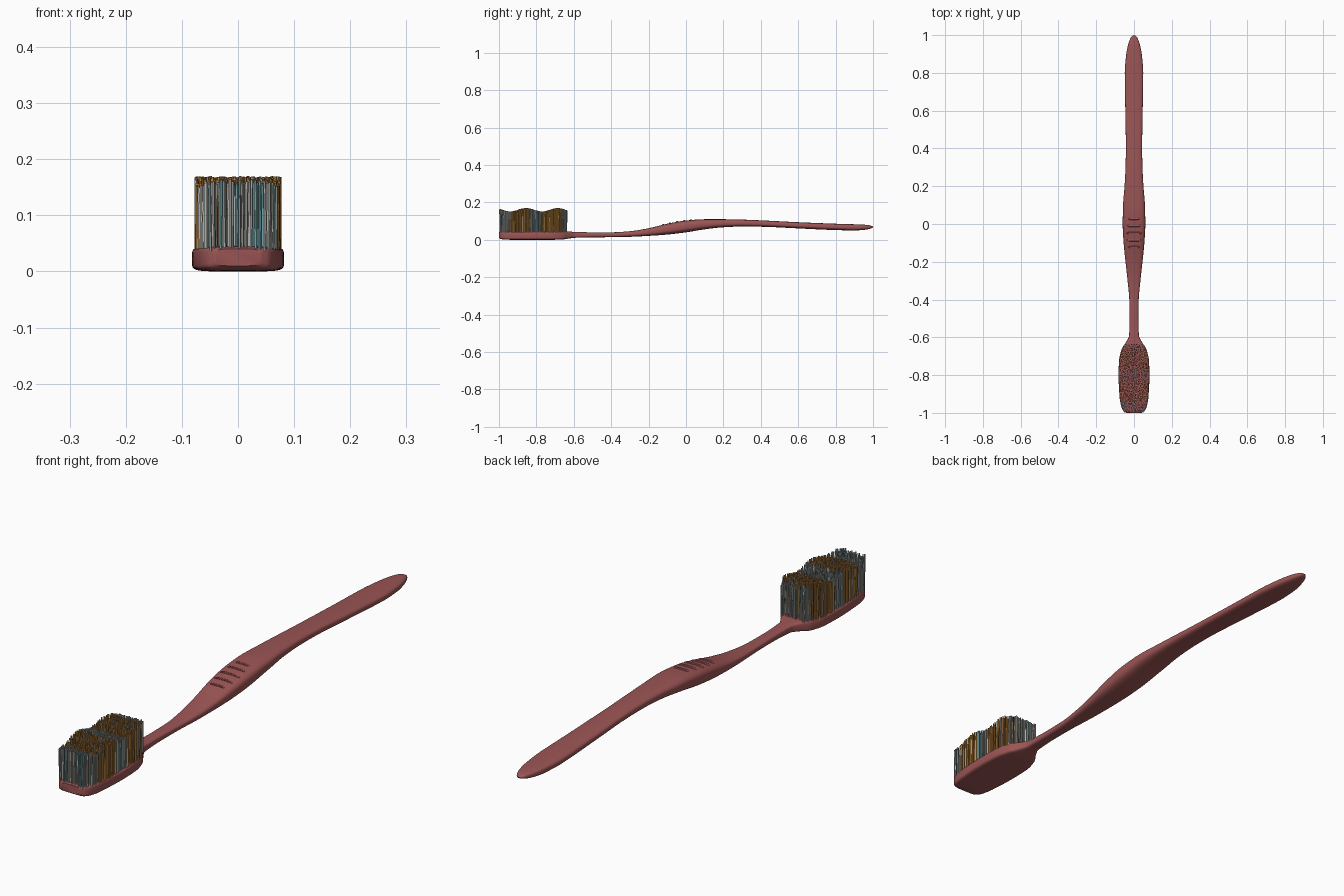
import bpy, bmesh, math, random

if "Cube" in bpy.data.objects:
    bpy.data.objects.remove(bpy.data.objects["Cube"])
random.seed(4)

def material(name, rgb):
    m = bpy.data.materials.new(name)
    m.diffuse_color = (*rgb, 1)
    m.use_nodes = True
    m.node_tree.nodes["Principled BSDF"].inputs["Base Color"].default_value = m.diffuse_color
    return m

red = material("dusty_red", (0.33, 0.09, 0.09))
grey = material("bristle_grey", (0.42, 0.42, 0.40))
orange = material("bristle_orange", (0.50, 0.23, 0.05))
teal = material("bristle_teal", (0.15, 0.36, 0.38))

# Body stations: y, half width, bottom z, top z, squareness
S = [(-1.0, .040, .010, .040, 5), (-.99, .056, .004, .044, 6), (-.965, .068, .001, .045, 6),
     (-.92, .076, 0, .045, 6), (-.8, .082, 0, .045, 6), (-.72, .079, 0, .045, 6),
     (-.66, .064, .002, .045, 6), (-.625, .042, .007, .044, 5), (-.59, .026, .011, .042, 4),
     (-.5, .023, .013, .040, 3.2), (-.4, .025, .014, .040, 3), (-.3, .034, .016, .046, 3),
     (-.2, .045, .021, .062, 3), (-.1, .055, .028, .086, 3), (0, .060, .040, .103, 3),
     (.1, .058, .056, .110, 3), (.2, .050, .067, .110, 3), (.3, .045, .071, .108, 3),
     (.4, .043, .070, .104, 3), (.6, .046, .061, .094, 3), (.8, .049, .052, .086, 3),
     (.9, .041, .050, .083, 3), (.95, .031, .053, .081, 2.8), (.98, .0205, .058, .078, 2.6),
     (.995, .0105, .063, .073, 2.4), (1.0, .002, .067, .069, 2.2)]

def slope(i, c):
    if i in (0, len(S) - 1):
        j = min(i, len(S) - 2)
        return (S[j+1][c] - S[j][c]) / (S[j+1][0] - S[j][0])
    a = (S[i][c] - S[i-1][c]) / (S[i][0] - S[i-1][0])
    b = (S[i+1][c] - S[i][c]) / (S[i+1][0] - S[i][0])
    return 0 if a * b <= 0 else 2 * a * b / (a + b)

def station(y):
    """Smooth interpolation of the station table at y."""
    i = max(k for k in range(len(S) - 1) if S[k][0] <= y or k == 0)
    h = S[i+1][0] - S[i][0]
    t = (y - S[i][0]) / h
    return [(2*t**3 - 3*t*t + 1) * S[i][c] + (t**3 - 2*t*t + t) * h * slope(i, c)
            + (3*t*t - 2*t**3) * S[i+1][c] + (t**3 - t*t) * h * slope(i+1, c) for c in range(1, 5)]

def top_z(x, y):
    w, lo, hi, n = station(y)
    return (lo + hi) / 2 + (hi - lo) / 2 * max(0, 1 - abs(x / w) ** n) ** (1 / n)

def finish(bm, name, mats, smooth=True):
    bmesh.ops.recalc_face_normals(bm, faces=bm.faces)
    me = bpy.data.meshes.new(name)
    bm.to_mesh(me)
    bm.free()
    ob = bpy.data.objects.new(name, me)
    bpy.context.collection.objects.link(ob)
    for m in mats:
        me.materials.append(m)
    if smooth:
        bpy.context.view_layer.objects.active = ob
        ob.select_set(True)
        bpy.ops.object.shade_smooth_by_angle(angle=math.radians(40))
        ob.select_set(False)
    return ob

def skin(bm, rings):
    """Bridge rings of vertices and cap both ends."""
    n = len(rings[0])
    for a, b in zip(rings, rings[1:]):
        for k in range(n):
            bm.faces.new((a[k], a[(k+1) % n], b[(k+1) % n], b[k]))
    bm.faces.new(rings[0])
    bm.faces.new(rings[-1])

# Handle, neck and head as one loft of rounded-square sections
bm = bmesh.new()
ys = [S[i][0] + (S[i+1][0] - S[i][0]) * k / 4 for i in range(len(S) - 1) for k in range(4)] + [1.0]
rings = []
for y in ys:
    w, lo, hi, n = station(y)
    ring = []
    for k in range(40):
        a = 2 * math.pi * k / 40
        c, s = math.cos(a), math.sin(a)
        ring.append(bm.verts.new((w * math.copysign(abs(c) ** (2/n), c), y,
                    (lo + hi) / 2 + (hi - lo) / 2 * math.copysign(abs(s) ** (2/n), s))))
    rings.append(ring)
skin(bm, rings)
finish(bm, "handle_and_head", [red])

# Thumb grip ridges following the top of the handle
bm = bmesh.new()
for y, w in ((.027, .030), (-.010, .037), (-.048, .042), (-.086, .040), (-.122, .032)):
    rings = []
    for k in range(17):
        x = w * (k / 8 - 1)
        r = .0055 * max(.15, 1 - (k / 8 - 1) ** 8)
        z = top_z(x, y)
        rings.append([bm.verts.new((x, y + r * math.cos(a), z + r * .8 * math.sin(a)))
                      for a in (2 * math.pi * j / 8 for j in range(8))])
    skin(bm, rings)
finish(bm, "grip_ridges", [red])

# Bristles: thin leaning strands, banded by colour, with a wavy trimmed top
bm = bmesh.new()
step, sides = .0075, 5
y = -.993
row = 0
while y < -.64:
    w = min(station(y)[0] - .004, .076)
    count = max(2, int(2 * w / step))
    for i in range(count + 1):
        bx = -w + 2 * w * i / count
        x = max(-w, min(w, bx + random.uniform(-.003, .003)))
        yy = max(-.995, y + random.uniform(-.003, .003))
        top = .160 + .009 * math.cos(2 * math.pi * (yy + .855) / .17) + random.uniform(-.003, .001)
        r = random.uniform(.0022, .0029)
        dx, dy = random.uniform(-.002, .002), random.uniform(-.002, .002)
        rings = []
        for z, f in ((.036, 0), (.1, random.uniform(-.6, 1)), (top, 1)):
            cx = max(-.075, min(.075, x + dx * f))
            rings.append([bm.verts.new((cx + r * math.cos(a), yy + dy * f + r * math.sin(a), z))
                          for a in (2 * math.pi * j / sides for j in range(sides))])
        start = len(bm.faces)
        skin(bm, rings)
        is_orange = -.94 < yy < -.835 or -.77 < yy < -.665
        mi = 1 if is_orange else (2 if random.random() < .2 else 0)
        if random.random() < .1:
            mi = 0 if is_orange else mi
        bm.faces.ensure_lookup_table()
        for f in bm.faces[start:]:
            f.material_index = mi
    y += step
    row += 1
finish(bm, "bristles", [grey, orange, teal], smooth=False)
